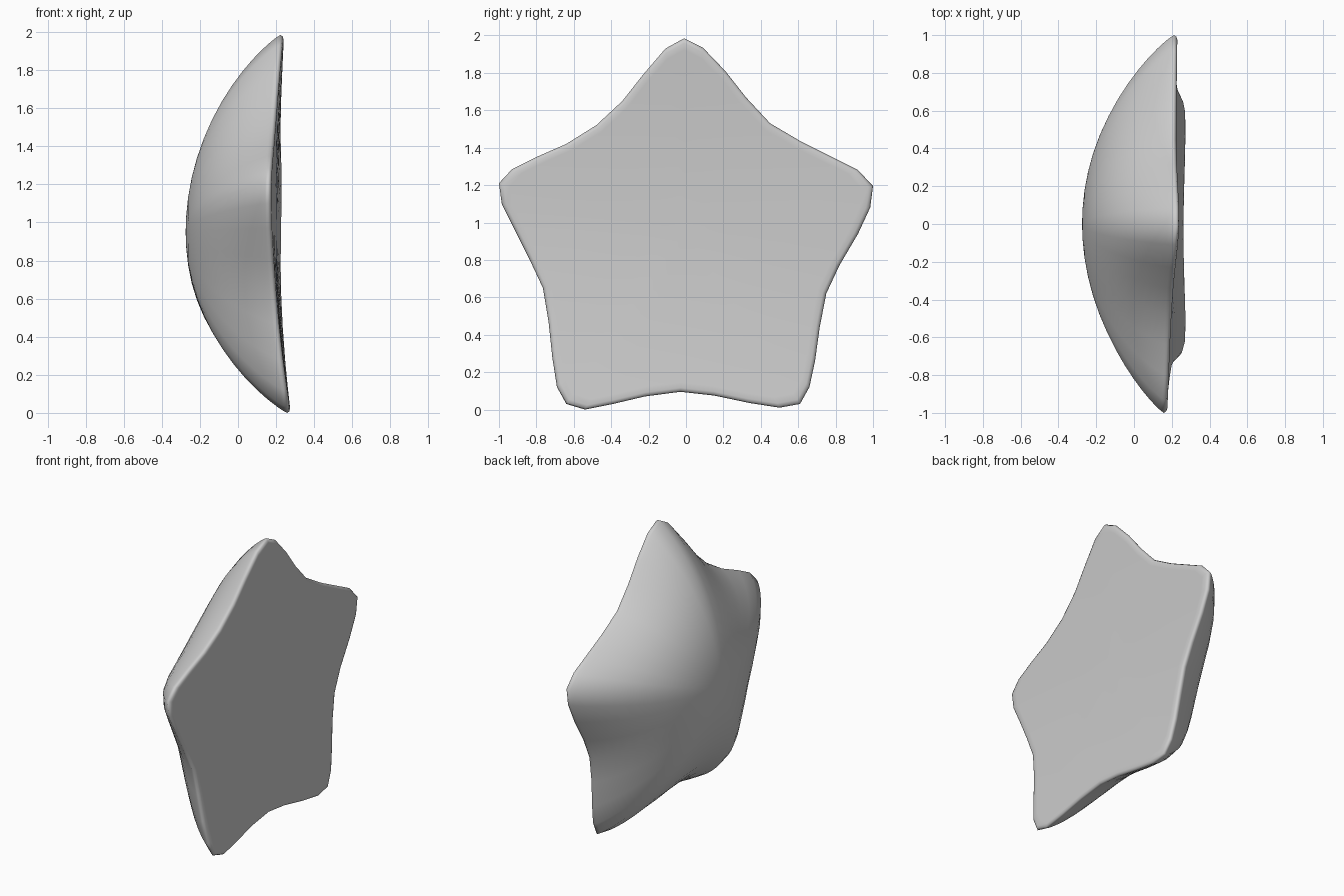
import bpy, bmesh, math

if "Cube" in bpy.data.objects:
    bpy.data.objects.remove(bpy.data.objects["Cube"])

# Star outline seen from the right: (y, z), clockwise from the top tip
OUTLINE = [(-.01, 1.985), (.09, 1.935), (.21, 1.81), (.32, 1.67), (.45, 1.53),
           (.62, 1.43), (.79, 1.345), (.92, 1.28), (1, 1.195), (.985, 1.08),
           (.92, .94), (.82, .77), (.75, .62), (.715, .44), (.69, .26),
           (.66, .12), (.61, .03), (.5, .01), (.34, .035), (.15, .075),
           (-.03, .095), (-.22, .07), (-.39, .03), (-.54, 0), (-.64, .03),
           (-.69, .12), (-.715, .28), (-.735, .47), (-.765, .65), (-.84, .81),
           (-.92, .97), (-.985, 1.1), (-1, 1.21), (-.93, 1.285), (-.8, 1.35),
           (-.64, 1.42), (-.48, 1.52), (-.34, 1.65), (-.23, 1.79), (-.11, 1.93)]
CZ = 0.95


def face_x(y, z):
    """Nearly flat face that curls outward at the top and bottom tips."""
    t = (z - 1.05) / 1.05
    return 0.202 + 0.027 * y * min(1, z) + (0.05 if t > 0 else 0.075) * t * t


bm = bmesh.new()


def ring(s, round_core, x_func):
    verts = []
    for y, z in OUTLINE:
        r = math.hypot(y, z - CZ)
        k = s * (1 + (r - 1) * s) / r if round_core else s
        py, pz = y * k, CZ + (z - CZ) * k
        verts.append(bm.verts.new((x_func(py, pz), py, pz)))
    return verts


def dome(s):
    h = (1 - s * s) ** 0.86
    return lambda y, z: (face_x(y, z) - 0.018) * (1 - h) - 0.275 * h


# Domed back, rounded rim, then the flat face
rings = [ring(s, True, dome(s)) for s in
         (.08, .18, .28, .38, .48, .58, .67, .75, .82, .88, .93, .97, .99, 1)]
rings.append(ring(.992, False, lambda y, z: face_x(y, z) - .006))
rings += [ring(s, False, face_x) for s in (.975, .94, .75, .5, .25)]
n = len(OUTLINE)
for a, b in zip(rings, rings[1:]):
    for i in range(n):
        j = (i + 1) % n
        bm.faces.new((a[i], a[j], b[j], b[i]))
for loop, x in ((rings[0], -0.275), (rings[-1], face_x(0, CZ))):
    c = bm.verts.new((x, 0, CZ))
    for i in range(n):
        bm.faces.new((loop[i], loop[(i + 1) % n], c))
bmesh.ops.recalc_face_normals(bm, faces=bm.faces)
for f in bm.faces:
    f.smooth = True

mesh = bpy.data.meshes.new("star_cushion")
bm.to_mesh(mesh)
bm.free()
bpy.context.collection.objects.link(bpy.data.objects.new("star_cushion", mesh))
